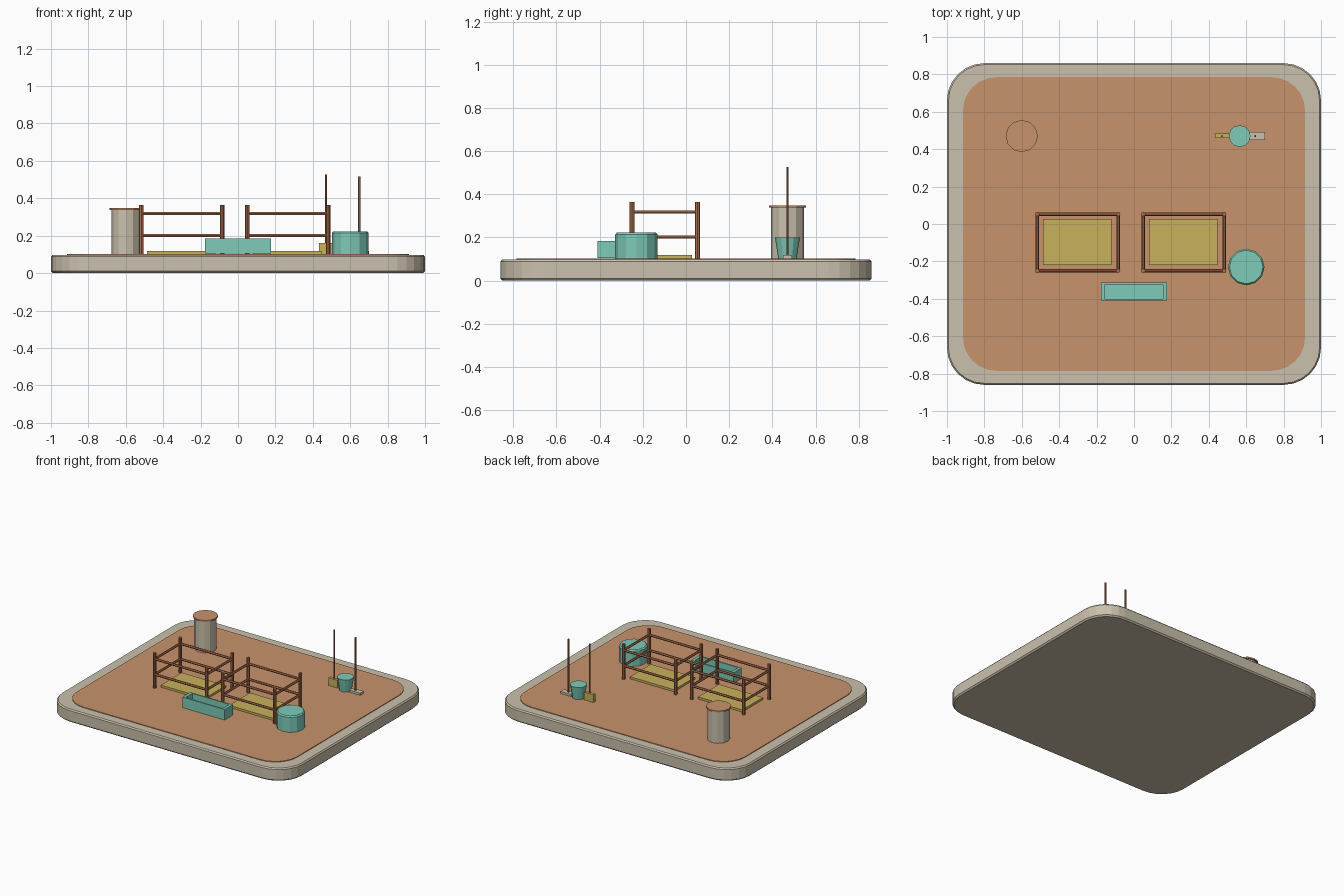
import bpy, math

if "Cube" in bpy.data.objects:
    bpy.data.objects.remove(bpy.data.objects["Cube"])


def lin(c):
    c /= 255
    return c / 12.92 if c <= 0.04045 else ((c + 0.055) / 1.055) ** 2.4


def mat(name, r, g, b):
    m = bpy.data.materials.new(name)
    m.diffuse_color = (lin(r), lin(g), lin(b), 1)
    m.use_nodes = True
    m.node_tree.nodes["Principled BSDF"].inputs["Base Color"].default_value = m.diffuse_color
    return m


STONE = mat("warm_stone", 202, 192, 172)
CLAY = mat("terracotta", 201, 147, 109)
WOOD = mat("brown_wood", 172, 110, 75)
TEAL = mat("teal", 126, 203, 185)
STRAW = mat("straw_yellow", 200, 177, 92)


def mesh(name, verts, faces, m):
    me = bpy.data.meshes.new(name)
    me.from_pydata(verts, [], faces)
    me.materials.append(m)
    ob = bpy.data.objects.new(name, me)
    bpy.context.collection.objects.link(ob)
    return ob


def loft(name, rings, m):
    # closed solid through rings of equal length, listed bottom to top
    n = len(rings[0])
    faces = [tuple(reversed(range(n)))]
    for k in range(len(rings) - 1):
        for i in range(n):
            j = (i + 1) % n
            faces.append((k * n + i, k * n + j, (k + 1) * n + j, (k + 1) * n + i))
    top = (len(rings) - 1) * n
    faces.append(tuple(range(top, top + n)))
    return mesh(name, [v for r in rings for v in r], faces, m)


def rounded(hx, hy, r, z, seg=6):
    pts = []
    for q, (sx, sy) in enumerate(((1, 1), (-1, 1), (-1, -1), (1, -1))):
        for i in range(seg + 1):
            a = math.pi / 2 * (q + i / seg)
            pts.append((sx * (hx - r) + r * math.cos(a), sy * (hy - r) + r * math.sin(a), z))
    return pts


def lathe(name, x, y, profile, m, n=12):
    rings = [[(x + r * math.cos(2 * math.pi * i / n), y + r * math.sin(2 * math.pi * i / n), z)
              for i in range(n)] for r, z in profile]
    return loft(name, rings, m)


def box(name, x0, x1, y0, y1, z0, z1, m):
    rings = [[(x0, y0, z), (x1, y0, z), (x1, y1, z), (x0, y1, z)] for z in (z0, z1)]
    return loft(name, rings, m)


def rail(name, a, b, z, r=0.009, n=6):
    # horizontal round bar between two plan points
    dx, dy = b[0] - a[0], b[1] - a[1]
    d = math.hypot(dx, dy)
    nx, ny = -dy / d, dx / d
    rings = []
    for p in (a, b):
        rings.append([(p[0] + nx * r * math.cos(t), p[1] + ny * r * math.cos(t), z + r * math.sin(t))
                      for t in (2 * math.pi * i / n for i in range(n))])
    return loft(name, rings, WOOD)


# Base slab with softened edges and inset floor
loft("base_slab", [rounded(0.99, 0.85, 0.19, 0), rounded(1, 0.86, 0.2, 0.01),
                   rounded(1, 0.86, 0.2, 0.088), rounded(0.992, 0.852, 0.192, 0.097)], STONE)
loft("clay_floor", [rounded(0.915, 0.785, 0.18, 0.09), rounded(0.915, 0.785, 0.18, 0.102)], CLAY)

# Two fenced pens with straw mats
Y0, Y1 = -0.25, 0.053
for side, x0, x1 in (("left", -0.517, -0.085), ("right", 0.05, 0.482)):
    corners = [(x0, Y0), (x1, Y0), (x1, Y1), (x0, Y1)]
    for i, c in enumerate(corners):
        lathe(f"{side}_pen_post_{i}", c[0], c[1], [(0.012, 0.098), (0.012, 0.365)], WOOD, 8)
        for level, z in (("lower", 0.202), ("upper", 0.318)):
            rail(f"{side}_pen_{level}_rail_{i}", c, corners[(i + 1) % 4], z)
    box(f"{side}_straw_mat", x0 + 0.03, x1 - 0.035, -0.22, 0.027, 0.1, 0.118, STRAW)

# Open feeding trough
box("trough_floor", -0.16, 0.16, -0.405, -0.318, 0.105, 0.12, TEAL)
for s, n in ((-1, "left"), (1, "right")):
    box(f"trough_{n}_end", s * 0.165 - 0.011, s * 0.165 + 0.011, -0.41, -0.313, 0.105, 0.184, TEAL)
for y, n in ((-0.41, "front"), (-0.323, "back")):
    box(f"trough_{n}_wall", -0.155, 0.155, y, y + 0.01, 0.105, 0.184, TEAL)

# Water tank
lathe("water_tank", 0.6, -0.23, [(0.098, 0.1), (0.098, 0.214), (0.09, 0.223)], TEAL)

# Feed bin with lid
lathe("feed_bin", -0.6, 0.47, [(0.077, 0.1), (0.077, 0.34)], STONE)
lathe("feed_bin_lid", -0.6, 0.47, [(0.086, 0.338), (0.086, 0.349)], CLAY)

# Bucket, broom and shovel
lathe("bucket", 0.565, 0.47, [(0.042, 0.1), (0.058, 0.2)], TEAL)
box("broom_head", 0.432, 0.508, 0.459, 0.483, 0.1, 0.16, STRAW)
lathe("broom_handle", 0.47, 0.47, [(0.006, 0.15), (0.006, 0.527)], WOOD, 6)
box("shovel_blade", 0.61, 0.70, 0.45, 0.492, 0.1, 0.118, STONE)
lathe("shovel_handle", 0.648, 0.47, [(0.006, 0.11), (0.006, 0.517)], WOOD, 6)
